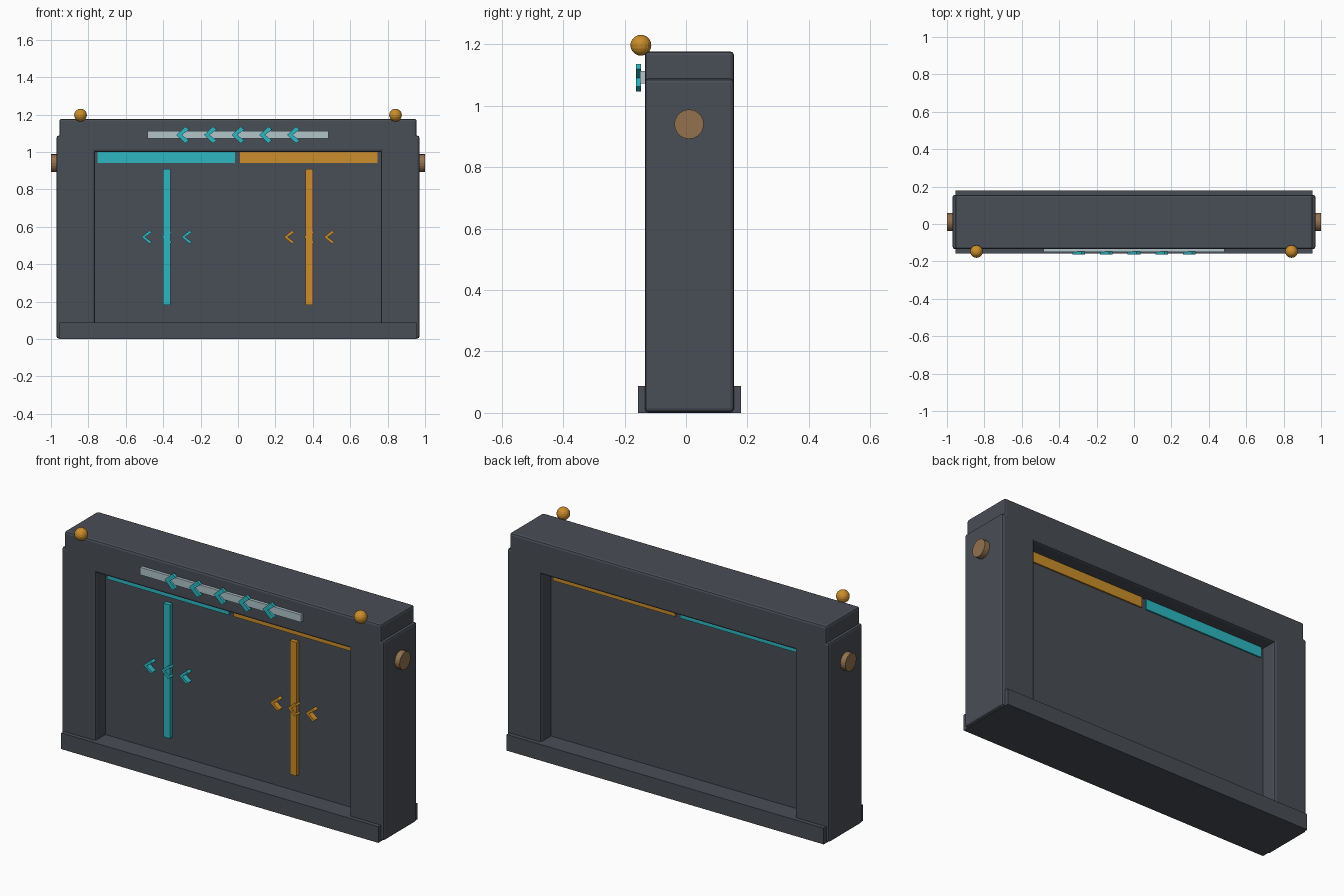
import bpy, bmesh, math
from mathutils import Matrix

if "Cube" in bpy.data.objects:
    bpy.data.objects.remove(bpy.data.objects["Cube"])


def material(name, rgb):
    m = bpy.data.materials.new(name)
    m.diffuse_color = (*rgb, 1)
    m.use_nodes = True
    m.node_tree.nodes["Principled BSDF"].inputs["Base Color"].default_value = m.diffuse_color
    return m


GREY = material("dark grey", (0.066, 0.075, 0.092))
TEAL = material("teal", (0.026, 0.47, 0.53))
ORANGE = material("orange", (0.60, 0.27, 0.024))
BROWN = material("bronze", (0.29, 0.165, 0.078))
PALE = material("pale grey", (0.44, 0.56, 0.59))


def finish(name, bm, mat):
    bmesh.ops.recalc_face_normals(bm, faces=bm.faces)
    me = bpy.data.meshes.new(name)
    bm.to_mesh(me)
    bm.free()
    me.materials.append(mat)
    ob = bpy.data.objects.new(name, me)
    bpy.context.collection.objects.link(ob)
    return ob


def box(name, x, y, z, mat, bevel=0):
    """Box from (min, max) pairs, with optional rounded edges."""
    bm = bmesh.new()
    bmesh.ops.create_cube(bm, size=1)
    for v in bm.verts:
        v.co = [(a + b) / 2 + c * (b - a) for (a, b), c in zip((x, y, z), v.co)]
    ob = finish(name, bm, mat)
    if bevel:
        mod = ob.modifiers.new("rounded edges", "BEVEL")
        mod.width = bevel
        mod.segments = 2
    return ob


def chevron(name, x, z, w, h, t, y, mat):
    """Left-pointing arrow: half width w, half height h, arm thickness t."""
    profile = [(-w, 0), (w - t, h), (w, h - t * 0.8), (-w + 1.5 * t, 0),
               (w, -h + t * 0.8), (w - t, -h)]
    bm = bmesh.new()
    face = bm.faces.new([bm.verts.new((x + px, y[0], z + pz)) for px, pz in profile])
    ext = bmesh.ops.extrude_face_region(bm, geom=[face])
    for v in ext["geom"]:
        if isinstance(v, bmesh.types.BMVert):
            v.co.y = y[1]
    return finish(name, bm, mat)


DEPTH = (-0.134, 0.156)

# Frame: base, lintel, recessed panel
box("base", (-0.955, 0.955), (-0.157, 0.179), (0, 0.088), GREY)
box("top_beam", (-0.955, 0.955), DEPTH, (1.0, 1.177), GREY, 0.012)
box("panel", (-0.78, 0.78), (-0.048, 0.068), (0.05, 1.02), GREY)

# Mirrored posts, side discs and beacon balls
for side, s in (("left", -1), ("right", 1)):
    box(side + "_post", tuple(sorted((s * 0.765, s * 0.97))), DEPTH, (0.002, 1.088), GREY, 0.012)

    bm = bmesh.new()
    bmesh.ops.create_cone(bm, cap_ends=True, segments=20, radius1=0.048, radius2=0.048, depth=0.05,
                          matrix=Matrix.Translation((s * 0.975, 0.01, 0.94))
                          @ Matrix.Rotation(math.pi / 2, 4, "Y"))
    finish(side + "_disc", bm, BROWN)

    bm = bmesh.new()
    bmesh.ops.create_uvsphere(bm, u_segments=16, v_segments=10, radius=0.034,
                              matrix=Matrix.Translation((s * 0.842, -0.147, 1.197)))
    finish(side + "_beacon", bm, ORANGE)

# Each half: header strip, vertical bar and three small arrows
for side, s, mat, strip in (("left", -1, TEAL, (-0.75, -0.016)),
                            ("right", 1, ORANGE, (0.012, 0.747))):
    box(side + "_header_strip", strip, (-0.056, 0.076), (0.942, 0.999), mat)
    cx = s * 0.381
    box(side + "_bar", (cx - 0.02, cx + 0.02), (-0.07, -0.045), (0.182, 0.91), mat)
    for i in (-1, 0, 1):
        chevron(f"{side}_small_arrow_{i + 2}", cx + i * 0.107, 0.545, 0.028, 0.036, 0.013,
                (-0.078, -0.047), mat)

# Sign plate with a row of arrows
box("sign_plate", (-0.485, 0.485), (-0.15, -0.125), (1.072, 1.113), PALE)
for i in range(-2, 3):
    chevron(f"sign_arrow_{i + 3}", i * 0.148, 1.091, 0.034, 0.045, 0.02, (-0.162, -0.146), TEAL)
